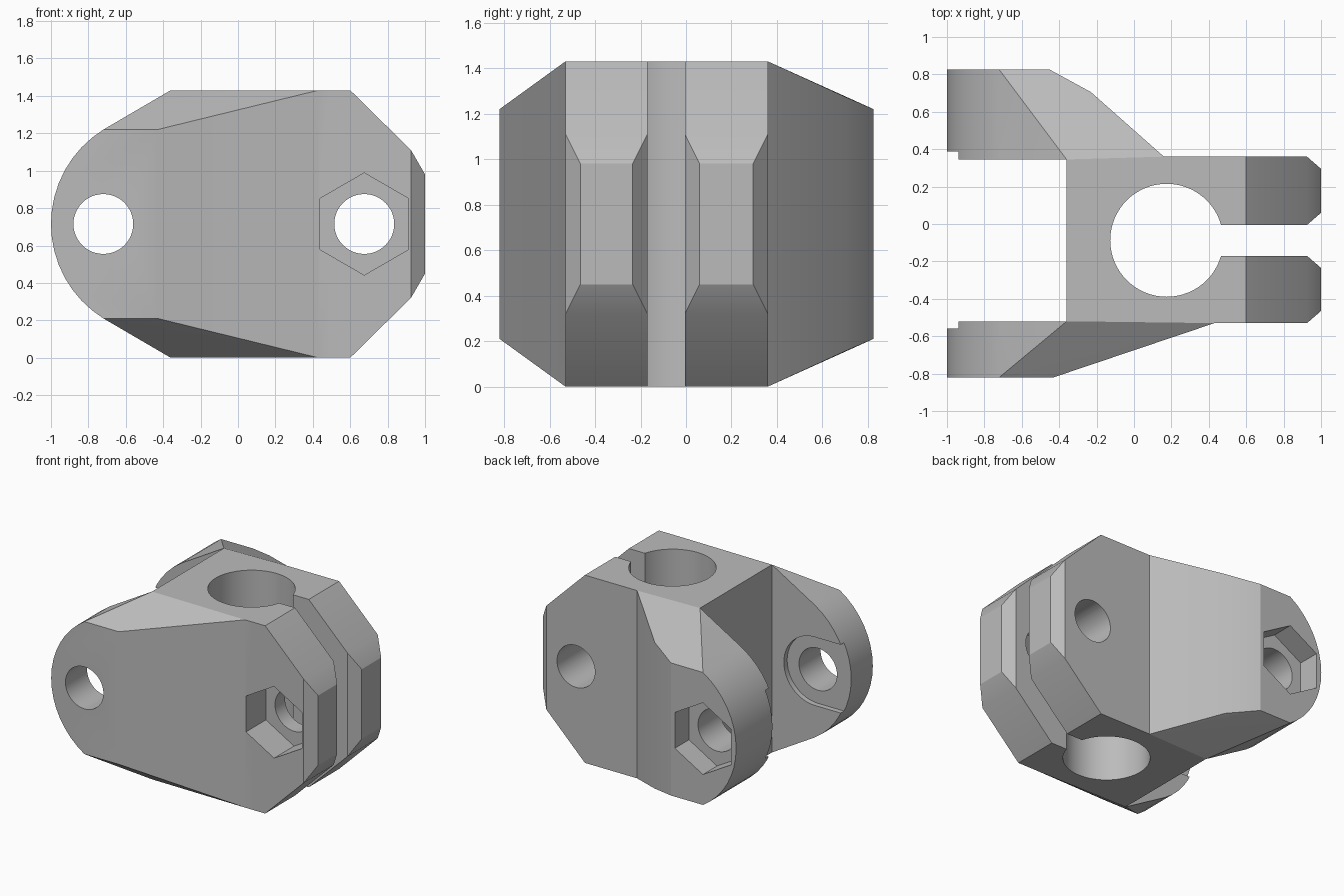
import bpy, bmesh, math

if "Cube" in bpy.data.objects:
    bpy.data.objects.remove(bpy.data.objects["Cube"], do_unlink=True)

grey = bpy.data.materials.new("neutral grey")
grey.use_nodes = True
grey.diffuse_color = (0.5, 0.5, 0.5, 1)
grey.node_tree.nodes["Principled BSDF"].inputs["Base Color"].default_value = (0.5, 0.5, 0.5, 1)

TOP = 1.43
MID = TOP / 2
HUB_X, BOLT_X = -0.72, 0.675


def hull(name, points):
    """Convex solid around the given points."""
    bm = bmesh.new()
    for p in points:
        bm.verts.new(p)
    out = bmesh.ops.convex_hull(bm, input=bm.verts)
    loose = {g for g in out["geom_interior"] + out["geom_unused"]
             if isinstance(g, bmesh.types.BMVert)}
    bmesh.ops.delete(bm, geom=list(loose), context="VERTS")
    bmesh.ops.dissolve_limit(bm, angle_limit=0.005, verts=bm.verts, edges=bm.edges)
    bmesh.ops.recalc_face_normals(bm, faces=bm.faces)
    mesh = bpy.data.meshes.new(name)
    bm.to_mesh(mesh)
    bm.free()
    mesh.materials.append(grey)
    obj = bpy.data.objects.new(name, mesh)
    bpy.context.collection.objects.link(obj)
    return obj


def mirrored(points):
    """Repeat points below the mid height."""
    return points + [(x, y, TOP - z) for x, y, z in points]


def ring(cx, cy, r, n, start=0.0):
    return [(cx + r * math.cos(start + math.tau * i / n),
             cy + r * math.sin(start + math.tau * i / n)) for i in range(n)]


def along_y(profile, y0, y1):
    return [(x, y, z) for x, z in profile for y in (y0, y1)]


def combine(target, other, operation):
    mod = target.modifiers.new(operation.title(), "BOOLEAN")
    mod.operation, mod.solver, mod.object = operation, "EXACT", other
    bpy.context.view_layer.objects.active = target
    bpy.ops.object.modifier_apply(modifier=mod.name)
    bpy.data.objects.remove(other, do_unlink=True)


# Clamp block
plan = [(-0.36, -0.52), (0.43, -0.53), (0.6, -0.53),
        (0.6, 0.36), (0.16, 0.36), (-0.36, 0.345)]
bracket = hull("clamp_bracket", mirrored([(x, y, TOP) for x, y in plan]))

# Two clamp jaws with bevelled tips
jaws = []
for name, y0, y1 in (("front_jaw", -0.53, -0.17), ("back_jaw", -0.005, 0.36)):
    jaws.append(hull(name, mirrored(
        [(x, y, z) for y in (y0, y1) for x, z in ((0.5, TOP), (0.6, TOP), (0.925, 1.11))]
        + [(1.0, y, 0.98) for y in (y0 + 0.065, y1 - 0.065)])))

# Two rounded fork arms that taper into the block
R = 0.595
arc = []
for i in range(17):
    a = math.radians(-58 + 116 * i / 16)
    arc.append((R - 1 - R * math.cos(a), MID + R * math.sin(a)))
front_arm = hull("front_arm", along_y(arc, -0.82, -0.52) + mirrored(
    [(-0.36, -0.52, TOP), (-0.43, -0.82, 1.22), (0.43, -0.53, TOP)]))
back_arm = hull("back_arm", along_y(arc, 0.345, 0.825) + mirrored(
    [(-0.36, 0.345, TOP), (-0.45, 0.825, 1.22), (-0.23, 0.705, 1.272), (0.16, 0.36, TOP)]))

for part in jaws + [front_arm, back_arm]:
    combine(bracket, part, "UNION")

# Vertical bore and clamp slit
bore = hull("bore", [(x, y, z) for x, y in ring(0.175, -0.087, 0.302, 64) for z in (-0.1, 1.6)])
slit = hull("slit", [(x, y, z) for x in (0.3, 1.2) for y in (-0.17, -0.005) for z in (-0.1, 1.6)])

# Cross holes and hexagonal nut pockets
hub_hole = hull("hub_hole", along_y(ring(HUB_X, MID, 0.16, 48), -1, 1))
bolt_hole = hull("bolt_hole", along_y(ring(BOLT_X, MID, 0.16, 48), -1, 1))
jaw_nut = hull("jaw_nut", along_y(ring(BOLT_X, MID, 0.273, 6, math.pi / 2), -0.9, -0.29))
arm_nut = hull("arm_nut", along_y(ring(HUB_X, MID, 0.273, 6, math.pi / 2), 0.655, 1))

# Round-ended washer recesses on the inner arm faces
seat = ring(HUB_X, MID, 0.26, 48) + [(-1.1, MID - 0.26), (-1.1, MID + 0.26)]
washer_seat = hull("washer_seat", along_y(seat, -0.56, 0.388))

for cutter in (bore, slit, hub_hole, bolt_hole, jaw_nut, arm_nut, washer_seat):
    combine(bracket, cutter, "DIFFERENCE")

# Clean shading
bpy.ops.object.select_all(action="DESELECT")
bracket.select_set(True)
bpy.context.view_layer.objects.active = bracket
bpy.ops.object.shade_smooth_by_angle(angle=math.radians(22))
